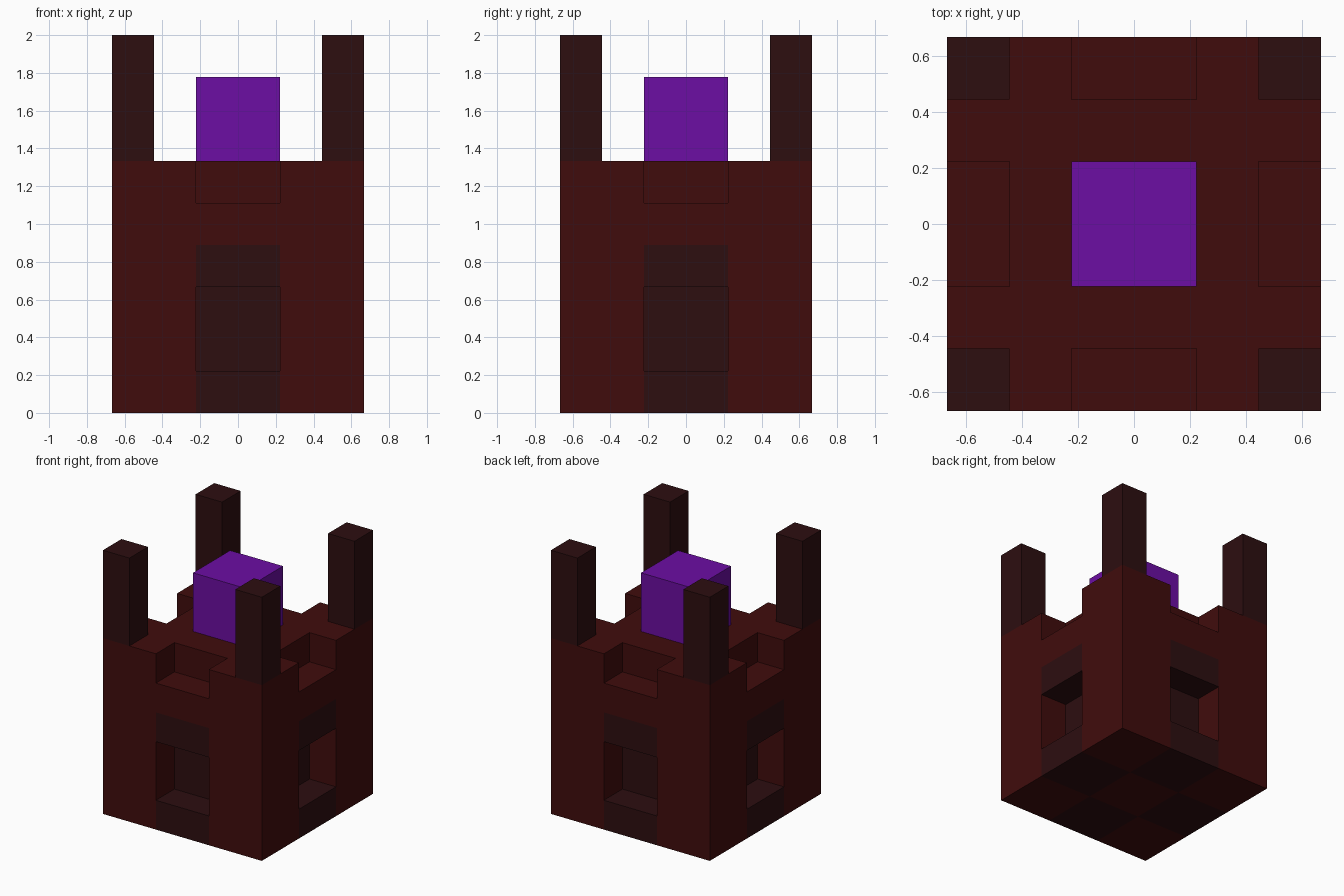
import bpy
import bmesh

cube = bpy.data.objects.get("Cube")
if cube:
    bpy.data.objects.remove(cube, do_unlink=True)

UNIT = 2 / 9                          # one building block
PLAN = [-3, -2, -1, 1, 2, 3]          # block lines across the plan
LEVELS = [0, 1, 3, 4, 5, 6, 8, 9]     # block lines up the height


def make_material(name, rgb):
    m = bpy.data.materials.new(name)
    m.use_nodes = True
    m.diffuse_color = (*rgb, 1)
    bsdf = m.node_tree.nodes["Principled BSDF"]
    bsdf.inputs["Base Color"].default_value = (*rgb, 1)
    bsdf.inputs["Roughness"].default_value = 0.9
    return m


RED = make_material("dark red brick", (0.051, 0.0037, 0.0037))
DARK = make_material("blackish red brick", (0.026, 0.0044, 0.0052))
PURPLE = make_material("purple", (0.150, 0.0044, 0.366))


def part_at(x, y, z):
    """Name of the part that fills a point (in blocks), or None for air."""
    far, near = max(abs(x), abs(y)), min(abs(x), abs(y))
    depth_name = "front" if y < 0 else "back"
    side_name = "left" if x > 0 else "right"
    if z > 6:
        if near > 2:                          # corner towers
            return f"{depth_name}_{side_name}_tower"
        return "crown_cube" if far < 1 and z < 8 else None
    if near < 1 < far:                        # middle of each wall
        if far > 2 and (1 < z < 3 or z > 5):  # window and battlement gaps
            return None
        if z < 4:
            return (depth_name if abs(y) > abs(x) else side_name) + "_window_frame"
    return "keep_body"


def mid(lines, i):
    return (lines[i] + lines[i + 1]) / 2 if 0 <= i < len(lines) - 1 else None


AXES = (PLAN, PLAN, LEVELS)


def cell_part(cell):
    centre = [mid(lines, i) for lines, i in zip(AXES, cell)]
    return None if None in centre else part_at(*centre)


# Collect the exposed block faces of every part
parts = {}
for ix in range(len(PLAN) - 1):
    for iy in range(len(PLAN) - 1):
        for iz in range(len(LEVELS) - 1):
            cell = (ix, iy, iz)
            name = cell_part(cell)
            if not name:
                continue
            for axis in range(3):
                u, v = (axis + 1) % 3, (axis + 2) % 3
                for step in (0, 1):
                    neighbour = list(cell)
                    neighbour[axis] += 2 * step - 1
                    if cell_part(neighbour):
                        continue
                    quad = []
                    for du, dv in ((0, 0), (1, 0), (1, 1), (0, 1)):
                        corner = list(cell)
                        corner[axis] += step
                        corner[u] += du
                        corner[v] += dv
                        quad.append([AXES[k][corner[k]] * UNIT for k in range(3)])
                    parts.setdefault(name, []).append(quad if step else quad[::-1])

# Turn each part into its own flat-shaded object
for name, quads in parts.items():
    bm = bmesh.new()
    for quad in quads:
        bm.faces.new([bm.verts.new(p) for p in quad])
    bmesh.ops.remove_doubles(bm, verts=bm.verts, dist=1e-5)
    mesh = bpy.data.meshes.new(name)
    bm.to_mesh(mesh)
    bm.free()
    mesh.materials.append(RED if name == "keep_body" else PURPLE if name == "crown_cube" else DARK)
    bpy.context.collection.objects.link(bpy.data.objects.new(name, mesh))
